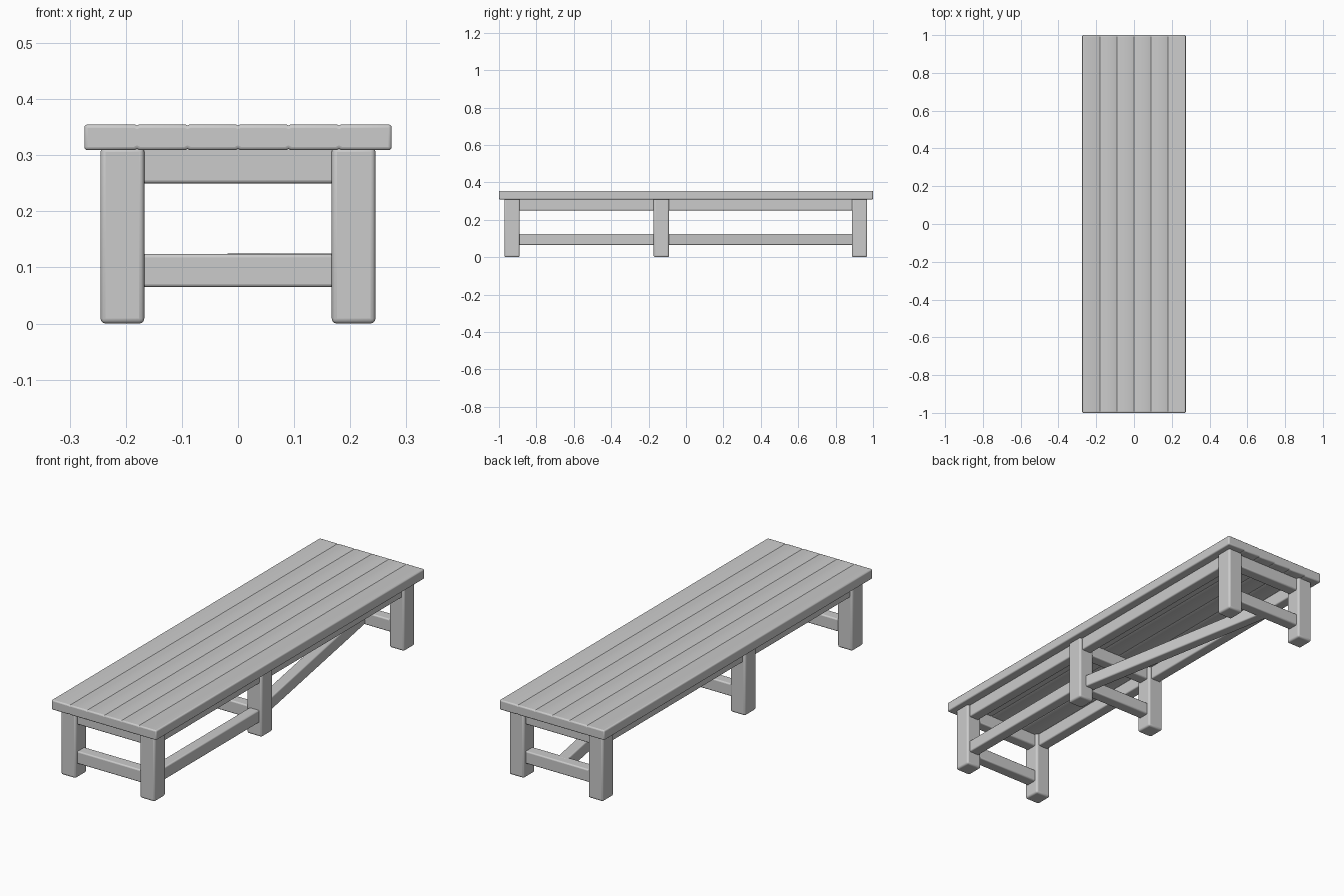
import bpy, bmesh
from mathutils import Vector

if "Cube" in bpy.data.objects:
    bpy.data.objects.remove(bpy.data.objects["Cube"])


def finish(ob, radius):
    # soft rounded edges with smooth shading
    mod = ob.modifiers.new("rounded_edges", 'BEVEL')
    mod.width = radius
    mod.segments = 3
    mod.limit_method = 'ANGLE'
    mod.angle_limit = 1.0
    bpy.ops.object.select_all(action='DESELECT')
    ob.select_set(True)
    bpy.context.view_layer.objects.active = ob
    bpy.ops.object.shade_smooth_by_angle(angle=0.6)
    return ob


def box(name, x, y, z, radius=0.006):
    # box from (low, high) ranges on each axis
    bpy.ops.mesh.primitive_cube_add(size=1)
    ob = bpy.context.object
    ob.name = name
    for v in ob.data.vertices:
        v.co = [(r[0] if c < 0 else r[1]) for c, r in zip(v.co, (x, y, z))]
    return finish(ob, radius)


def bar(name, start, end, width, height):
    # rail running between two points, possibly at an angle
    start, end = Vector(start), Vector(end)
    d = end - start
    h = d.length / 2
    ob = box(name, (-width / 2, width / 2), (-h, h), (-height / 2, height / 2))
    ob.location = (start + end) / 2
    ob.rotation_euler = (0, 0, Vector((0, 1)).angle_signed(d.xy) * -1)
    return ob


def grooved_top(name, half_x, half_y, z0, z1, grooves):
    # slab profile with shallow plank grooves, extruded along y
    upper = [(-half_x, z1)]
    for g in grooves:
        upper += [(g - 0.004, z1), (g, z1 - 0.002), (g + 0.004, z1)]
    upper.append((half_x, z1))
    lower = [(x, z0 + z1 - z) for x, z in reversed(upper)]
    bm = bmesh.new()
    face = bm.faces.new([bm.verts.new((x, -half_y, z)) for x, z in upper + lower])
    ext = bmesh.ops.extrude_face_region(bm, geom=[face])
    bmesh.ops.translate(bm, vec=(0, 2 * half_y, 0),
                        verts=[g for g in ext["geom"] if isinstance(g, bmesh.types.BMVert)])
    bmesh.ops.recalc_face_normals(bm, faces=bm.faces)
    me = bpy.data.meshes.new(name)
    bm.to_mesh(me)
    bm.free()
    ob = bpy.data.objects.new(name, me)
    bpy.context.collection.objects.link(ob)
    return finish(ob, 0.011)


# Bench top
grooved_top("bench_top", 0.274, 1.0, 0.309, 0.355, [-0.18, -0.09, 0, 0.09, 0.18])

# Three leg frames: legs, cross apron and cross stretcher
frames = {"front": -0.93, "middle": -0.132, "back": 0.928}
for place, y in frames.items():
    for side, s in (("left", -1), ("right", 1)):
        xs = sorted((s * 0.167, s * 0.245))
        box(f"{place}_{side}_leg", xs, (y - 0.041, y + 0.041), (0, 0.315), 0.009)
    box(f"{place}_cross_apron", (-0.18, 0.18), (y - 0.027, y + 0.027), (0.25, 0.315))
    box(f"{place}_cross_stretcher", (-0.18, 0.18), (y - 0.027, y + 0.027), (0.065, 0.124))

# Long aprons under the top
for side, s in (("left", -1), ("right", 1)):
    box(f"{side}_long_apron", sorted((s * 0.18, s * 0.232)), (-0.92, 0.92), (0.25, 0.315))

# Long stretchers: straight along the right, then angled to the back frame's centre
bar("front_long_stretcher", (0.205, -0.92, 0.095), (0.205, -0.13, 0.095), 0.052, 0.059)
bar("back_long_stretcher", (0.19, -0.13, 0.095), (0.0, 0.925, 0.095), 0.052, 0.059)
